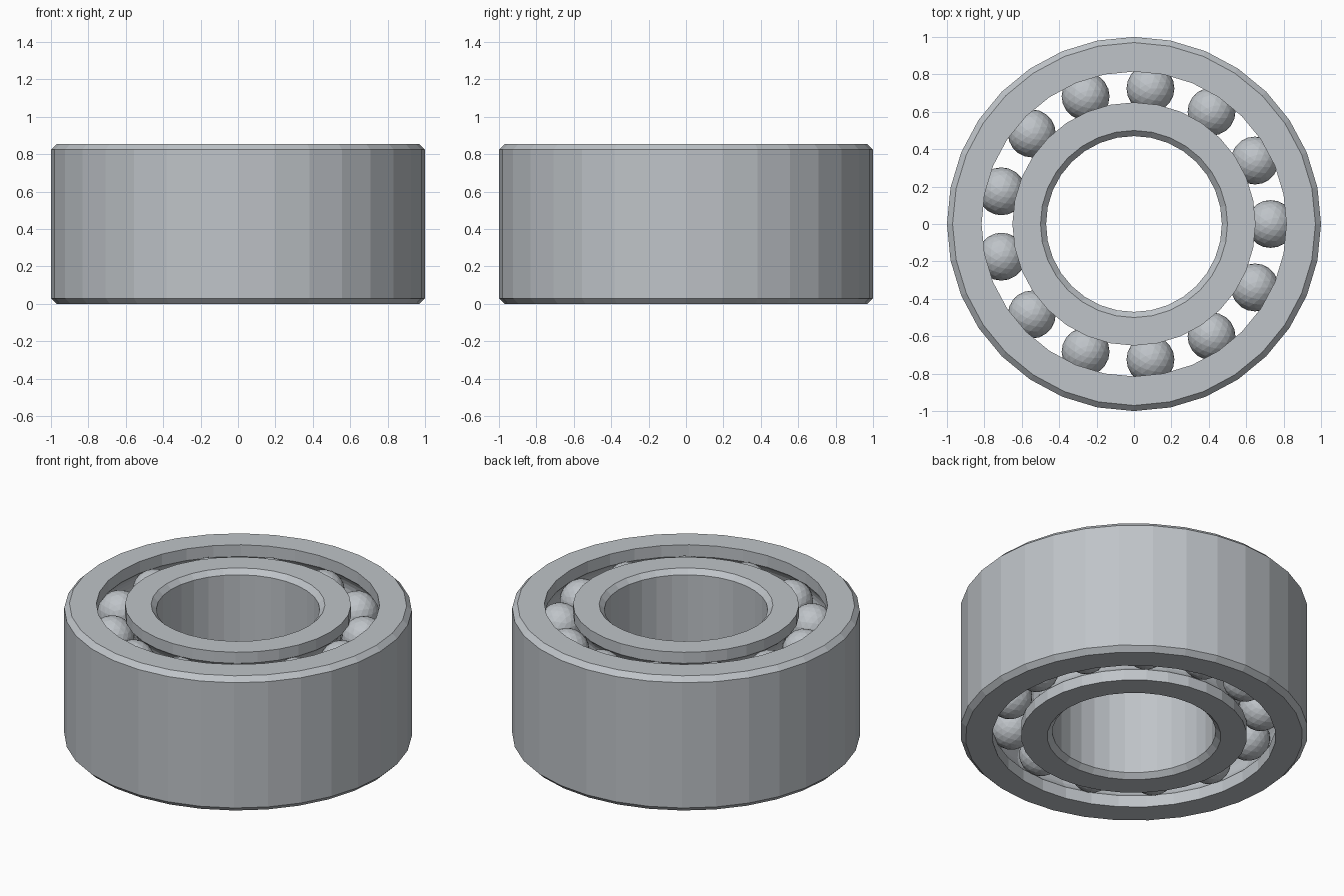
import bpy
import bmesh
from math import acos, asin, cos, sin, pi, tau

cube = bpy.data.objects.get("Cube")
if cube:
    bpy.data.objects.remove(cube, do_unlink=True)

HEIGHT = 0.855
SIDES = 32
BALLS = 13
BALL_R = 0.128
PITCH_R = 0.73
ROWS = (0.17, HEIGHT - 0.17)
CHAMFER = 0.03

steel = bpy.data.materials.new("steel grey")
steel.use_nodes = True
colour = (0.52, 0.55, 0.58, 1)
steel.diffuse_color = colour
bsdf = next(n for n in steel.node_tree.nodes if n.type == "BSDF_PRINCIPLED")
bsdf.inputs["Base Color"].default_value = colour


def finish(name, bm):
    mesh = bpy.data.meshes.new(name)
    bm.to_mesh(mesh)
    bm.free()
    mesh.materials.append(steel)
    obj = bpy.data.objects.new(name, mesh)
    bpy.context.collection.objects.link(obj)
    return obj


def raceway(wall_r, side):
    """Profile points of both ball grooves, going up; side is +1 for the outer ring."""
    half = acos(abs(wall_r - PITCH_R) / BALL_R)
    steps = 8
    points = []
    for z in ROWS:
        for i in range(steps + 1):
            a = half * (2 * i / steps - 1)
            points.append((PITCH_R + side * BALL_R * cos(a), z + BALL_R * sin(a)))
    return points


def ring(name, profile):
    """Revolve a closed (radius, height) profile into a faceted ring."""
    bm = bmesh.new()
    loops = []
    for i in range(SIDES):
        a = tau * i / SIDES
        loops.append([bm.verts.new((r * cos(a), r * sin(a), z)) for r, z in profile])
    n = len(profile)
    for i in range(SIDES):
        here, after = loops[i], loops[(i + 1) % SIDES]
        for j in range(n):
            k = (j + 1) % n
            bm.faces.new((here[j], after[j], after[k], here[k]))
    bmesh.ops.recalc_face_normals(bm, faces=bm.faces)
    return finish(name, bm)


def ring_profile(plain_r, wall_r, side):
    """Chamfered plain wall on one side, grooved wall on the other."""
    inset = plain_r - side * CHAMFER
    return [(inset, HEIGHT), (plain_r, HEIGHT - CHAMFER), (plain_r, CHAMFER), (inset, 0),
            (wall_r, 0)] + raceway(wall_r, side) + [(wall_r, HEIGHT)]


# Rings
ring("outer_ring", ring_profile(1.0, 0.815, 1))
ring("inner_ring", ring_profile(0.47, 0.65, -1))

# Two rows of balls
for row, z in zip(("lower", "upper"), ROWS):
    for i in range(BALLS):
        bm = bmesh.new()
        bmesh.ops.create_icosphere(bm, subdivisions=3, radius=BALL_R)
        ball = finish(f"{row}_ball_{i + 1}", bm)
        a = tau * i / BALLS
        ball.location = (PITCH_R * cos(a), PITCH_R * sin(a), z)
